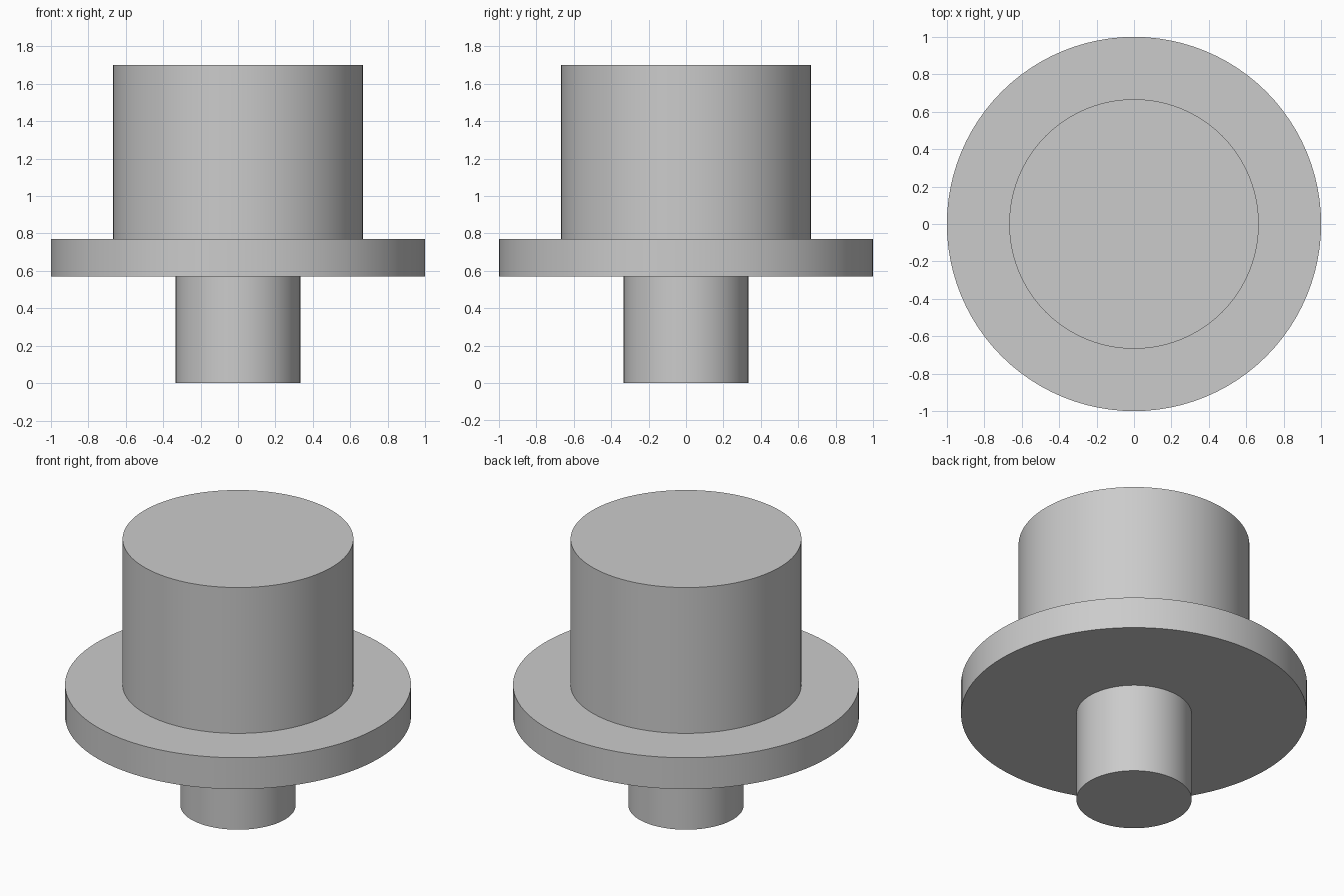
import bpy
from math import radians

cube = bpy.data.objects.get("Cube")
if cube:
    bpy.data.objects.remove(cube, do_unlink=True)

# One plain grey for the whole model
GREY = (0.6, 0.6, 0.6, 1.0)
grey = bpy.data.materials.new("light_grey")
grey.use_nodes = True
grey.diffuse_color = GREY
grey.node_tree.nodes["Principled BSDF"].inputs["Base Color"].default_value = GREY


def disc(name, radius, bottom, top):
    """Upright cylinder between two heights, with smooth sides and sharp rims."""
    bpy.ops.mesh.primitive_cylinder_add(
        vertices=96, radius=radius, depth=top - bottom,
        location=(0, 0, (bottom + top) / 2))
    obj = bpy.context.object
    obj.name = name
    obj.data.name = name
    obj.data.materials.append(grey)
    bpy.ops.object.shade_smooth_by_angle(angle=radians(30))
    return obj


# Stem, flange and head stacked on one axis
disc("lower_stem", 0.333, 0.0, 0.57)
disc("flange", 1.0, 0.57, 0.77)
disc("upper_body", 0.667, 0.77, 1.70)
